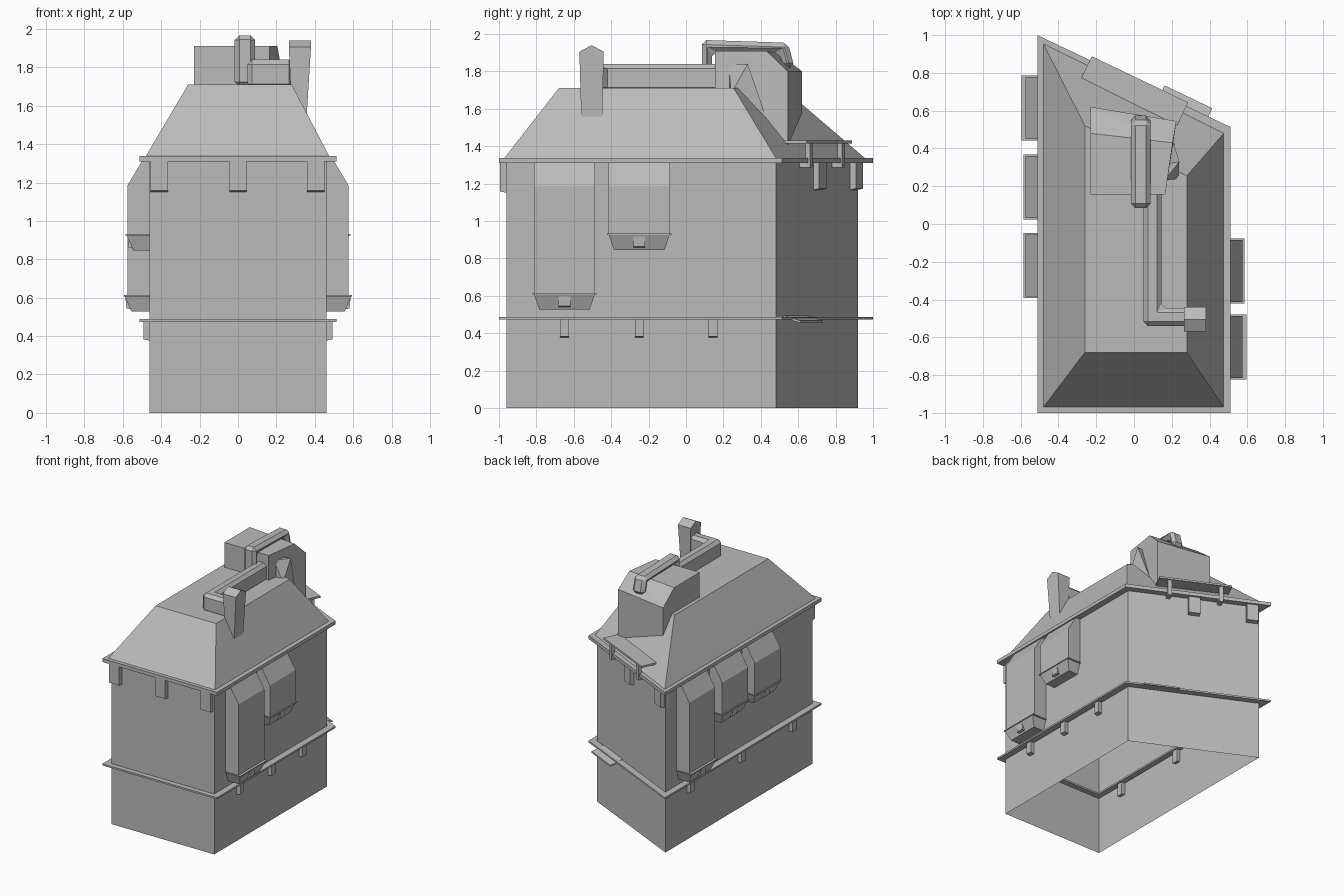
import bpy, bmesh
from math import pi
from mathutils import Vector, Matrix

cube = bpy.data.objects.get("Cube")
if cube:
    bpy.data.objects.remove(cube, do_unlink=True)

grey = bpy.data.materials.new("plain grey")
grey.use_nodes = True
grey.diffuse_color = (0.5, 0.5, 0.5, 1)
grey.node_tree.nodes["Principled BSDF"].inputs["Base Color"].default_value = (0.5, 0.5, 0.5, 1)


def finish(name, bm, matrix=None, bevel=0):
    if matrix:
        bm.transform(matrix)
    bmesh.ops.recalc_face_normals(bm, faces=bm.faces)
    mesh = bpy.data.meshes.new(name)
    bm.to_mesh(mesh)
    bm.free()
    mesh.materials.append(grey)
    ob = bpy.data.objects.new(name, mesh)
    bpy.context.collection.objects.link(ob)
    if bevel:
        mod = ob.modifiers.new("chamfer", "BEVEL")
        mod.width, mod.segments = bevel, 1
    return ob


def loft(name, rings, cap_bottom=True, cap_top=True, closed=False, **kw):
    """Join rings of equal length with quads."""
    bm = bmesh.new()
    rows = [[bm.verts.new(p) for p in ring] for ring in rings]
    pairs = list(zip(rows, rows[1:]))
    if closed:
        pairs.append((rows[-1], rows[0]))
    n = len(rows[0])
    for a, b in pairs:
        for i in range(n):
            j = (i + 1) % n
            bm.faces.new((a[i], a[j], b[j], b[i]))
    if not closed:
        if cap_bottom:
            bm.faces.new(rows[0])
        if cap_top:
            bm.faces.new(rows[-1])
    return finish(name, bm, **kw)


def at(points, z):
    return [(x, y, z) for x, y in points]


def prism_x(name, yz, x0, x1, **kw):
    return loft(name, [[(x, y, z) for y, z in yz] for x in (x0, x1)], **kw)


def hull(name, points, **kw):
    bm = bmesh.new()
    for p in points:
        bm.verts.new(p)
    bmesh.ops.convex_hull(bm, input=bm.verts)
    return finish(name, bm, **kw)


def box(name, x, y, z, **kw):
    return loft(name, [[(a, b, c) for a, b in
                        ((x[0], y[0]), (x[1], y[0]), (x[1], y[1]), (x[0], y[1]))] for c in z], **kw)


def place(x, y, angle):
    return Matrix.Translation((x, y, 0)) @ Matrix.Rotation(angle, 4, "Z")


# Footprint with a slanted back wall
SIDE, FRONT, BACK_R, BACK_L = 0.46, -0.96, 0.92, 0.48


def footprint(d):
    """Plan outline pushed outward by d."""
    return [(-SIDE - d, FRONT - d), (SIDE + d, FRONT - d),
            (SIDE + d, BACK_L + d * 0.63), (-SIDE - d, BACK_R + d * 1.58)]


loft("walls", [at(footprint(0), 0), at(footprint(0), 1.32)], False, False)

# Ledge ring around the walls, showing on both sides
out, inn = footprint(0.052), footprint(-0.045)
out[0], out[1] = (-0.512, -1.0), (0.512, -1.0)
out[3] = (-0.512, 1.0)
loft("ledge", [at(out, 0.474), at(out, 0.488), at(inn, 0.488), at(inn, 0.474)], closed=True)

# Roof and eaves
loft("eaves", [at(out, 1.31), at(out, 1.338), at(inn, 1.338), at(inn, 1.31)], closed=True)
loft("roof", [at([(-0.48, -0.97), (0.475, -0.97), (0.475, 0.48), (-0.48, 0.955)], 1.338),
              at([(-0.26, -0.68), (0.28, -0.68), (0.28, 0.255), (-0.26, 0.52)], 1.71)], False)

# Back wall frame: local x runs along the wall, local -y points outward
back_angle = (Vector((-SIDE, BACK_R)) - Vector((SIDE, BACK_L))).angle_signed(Vector((1, 0)))


def on_back(x):
    t = (SIDE - x) / (2 * SIDE)
    return place(x, BACK_L + t * (BACK_R - BACK_L), back_angle)


# Brackets with a sloping foot
def bracket(name, width, depth, inside, top, foot, matrix):
    prism_x(name, [(inside, foot), (inside, top), (-depth, top), (-depth, foot + 0.013)],
            -width / 2, width / 2, matrix=matrix)


for x in (-0.41, 0, 0.405):
    bracket("front_eave_bracket", 0.09, 0.035, 0.03, 1.312, 1.145, place(x, FRONT, 0))
for x in (-0.41, 0):
    bracket("back_eave_bracket", 0.09, 0.035, 0.03, 1.312, 1.16, on_back(x))
for sign, ys in ((1, (-0.65, -0.25, 0.145)), (-1, (-0.68, -0.03, 0.62))):
    for y in ys:
        bracket("ledge_bracket", 0.048, 0.033, 0.033, 0.476, 0.37,
                place(sign * SIDE, y, sign * pi / 2))


# Side bays: sloped top, flared tray and small spout
def bay(y, foot, lip, sign):
    m = place(sign * SIDE, y, sign * pi / 2)
    prism_x("bay", [(0.0, foot), (0.0, 1.312), (-0.04, 1.312), (-0.115, 1.187), (-0.115, foot)],
            -0.164, 0.164, matrix=m)
    box("bay_lip", (-0.172, 0.172), (-lip, 0), (foot, foot + 0.007), matrix=m)
    rings = []
    for w, d, z in ((0.135, lip - 0.04, foot - 0.08), (0.162, lip - 0.005, foot)):
        rings.append([(-w, 0, z), (w, 0, z), (w, -d, z), (-w, -d, z)])
    loft("bay_tray", rings, matrix=m)
    prism_x("bay_spout", [(-0.06, foot), (-lip + 0.008, foot), (-lip + 0.014, foot - 0.062),
                          (-0.06, foot - 0.076)], -0.032, 0.032, matrix=m)


bay(-0.65, 0.607, 0.135, 1)
bay(-0.25, 0.925, 0.125, 1)
bay(0.615, 0.607, 0.135, -1)
for y in (0.195, -0.22):
    bay(y, 0.925, 0.125, -1)

# Shelf over the back eaves and its struts
box("back_shelf", (-0.283, 0.283), (-0.073, 0.06), (1.415, 1.43), matrix=on_back(0))
for x in (-0.2, 0.2):
    box("shelf_strut", (x - 0.016, x + 0.016), (-0.062, -0.035), (1.285, 1.416), matrix=on_back(0))
    box("shelf_strut_foot", (x - 0.016, x + 0.016), (-0.062, 0.0), (1.285, 1.31), matrix=on_back(0))

# Small tilted canopy on the back ledge
prism_x("ledge_canopy", [(0, 0.48), (0, 0.495), (-0.1, 0.467), (-0.1, 0.455)],
        -0.14, 0.14, matrix=on_back(0.245))

# Roof housing with a chamfered back edge
outline = [(-0.23, 0.155), (0.165, 0.155), (0.225, 0.545), (-0.23, 0.62)]
top = [(-0.23, 0.155, 1.91), (0.165, 0.155, 1.91), (0.205, 0.43, 1.91), (-0.23, 0.48, 1.91)]
shoulder = [(*p, 1.91 if p[1] < 0.2 else 1.8) for p in outline]
hull("roof_housing", at(outline, 1.41) + shoulder + top)
hull("housing_gusset", [(0.16, 0.23, 1.84), (0.18, 0.32, 1.84), (0.235, 0.24, 1.68),
                        (0.24, 0.33, 1.84), (0.21, 0.43, 1.55), (0.16, 0.23, 1.65)])

# Duct strapped over the housing
prism_x("housing_duct", [(0.085, 1.7), (0.085, 1.968), (0.545, 1.953), (0.58, 1.82), (0.52, 1.82),
                         (0.5, 1.9), (0.14, 1.905), (0.14, 1.7)], -0.017, 0.088, bevel=0.024)

# Roof duct turning into the chimney
duct = [(0.05, 0.2), (0.05, -0.54), (0.29, -0.54), (0.29, -0.445), (0.145, -0.445), (0.145, 0.2)]
loft("roof_duct", [at(duct, 1.69), at(duct, 1.84)], bevel=0.024)

# Gabled chimney, slightly tapered to its foot
rings = []
for x_low, x_high in ((0.28, 0.265), (0.358, 0.38)):
    rings.append([(x_low, -0.56, 1.55), (x_low, -0.447, 1.55), (x_high, -0.44, 1.905),
                  (x_high, -0.505, 1.94), (x_high, -0.57, 1.905)])
loft("chimney", rings)
